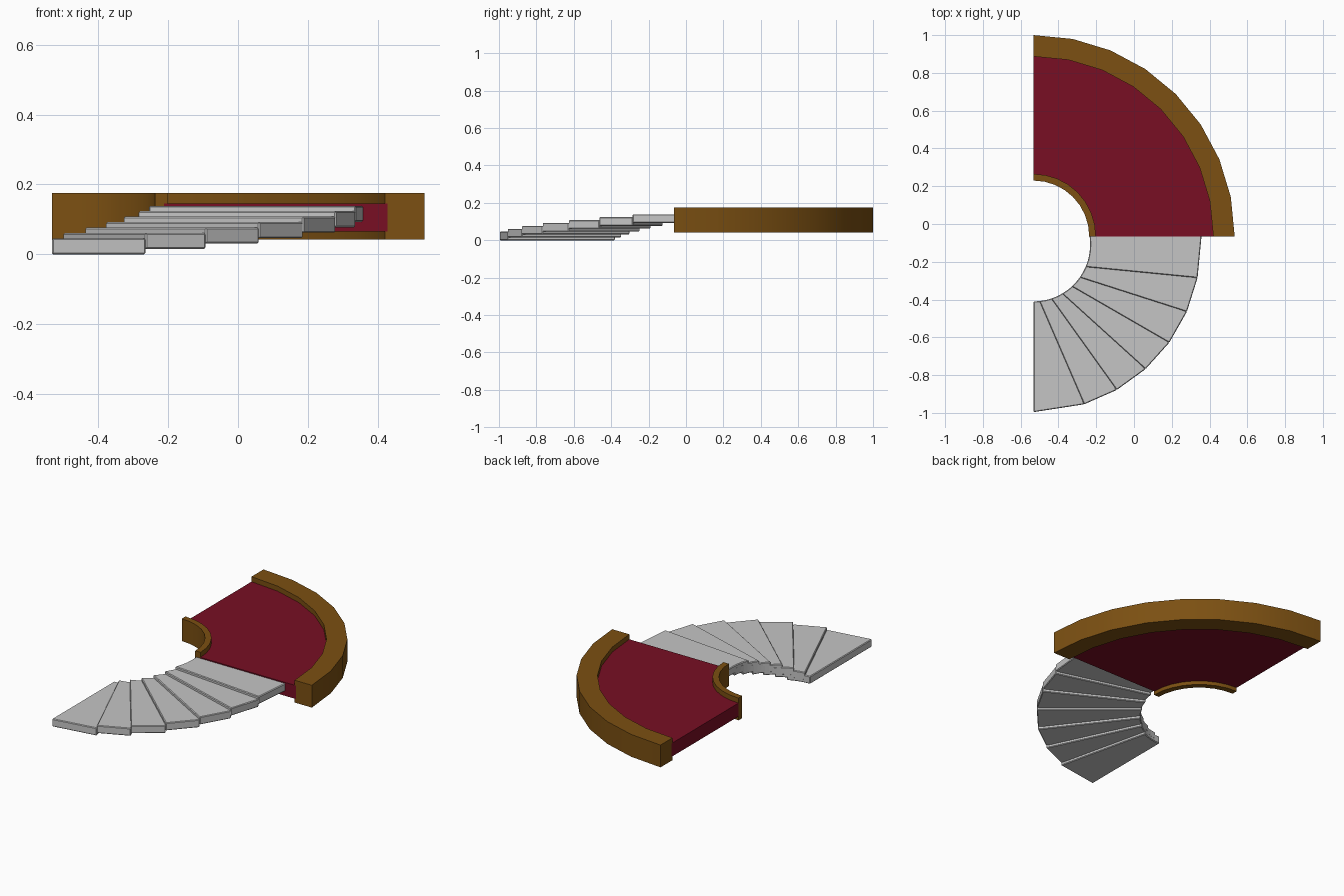
import bpy, bmesh
from math import sin, cos, radians

if "Cube" in bpy.data.objects:
    bpy.data.objects.remove(bpy.data.objects["Cube"])


def material(name, rgb):
    m = bpy.data.materials.new(name)
    m.use_nodes = True
    m.diffuse_color = (*rgb, 1)
    bsdf = m.node_tree.nodes["Principled BSDF"]
    bsdf.inputs["Base Color"].default_value = (*rgb, 1)
    bsdf.inputs["Roughness"].default_value = 0.8
    return m


wood = material("brown wood", (0.2, 0.08, 0.006))
carpet = material("dark red carpet", (0.188, 0.0045, 0.017))
stone = material("light grey stone", (0.56, 0.56, 0.56))


def arc(cx, cy, r, a, b, n):
    angles = [radians(a + (b - a) * i / n) for i in range(n + 1)]
    return [(cx + r * cos(t), cy + r * sin(t)) for t in angles]


def prism(name, outline, z0, z1, mat, bevel=0, smooth=True):
    """Extrude a closed outline from z0 to z1."""
    bm = bmesh.new()
    face = bm.faces.new([bm.verts.new((x, y, z0)) for x, y in outline])
    top = bmesh.ops.extrude_face_region(bm, geom=[face])
    verts = [v for v in top["geom"] if isinstance(v, bmesh.types.BMVert)]
    bmesh.ops.translate(bm, verts=verts, vec=(0, 0, z1 - z0))
    bmesh.ops.recalc_face_normals(bm, faces=bm.faces)
    me = bpy.data.meshes.new(name)
    bm.to_mesh(me)
    bm.free()
    me.materials.append(mat)
    ob = bpy.data.objects.new(name, me)
    bpy.context.collection.objects.link(ob)
    if bevel:
        mod = ob.modifiers.new("bevel", "BEVEL")
        mod.width = bevel
        mod.segments = 1
        mod.limit_method = "ANGLE"
    if smooth:
        bpy.ops.object.select_all(action="DESELECT")
        ob.select_set(True)
        bpy.context.view_layer.objects.active = ob
        bpy.ops.object.shade_smooth_by_angle(angle=radians(30))
    return ob


CX, CY = -0.532, -0.065


def ring(name, r0, r1, z0, z1, mat):
    outline = arc(CX, CY, r1, 0, 90, 8) + arc(CX, CY, r0, 90, 0, 8)
    return prism(name, outline, z0, z1, mat)


# Quarter-ring landing with low walls on both curved sides
ring("landing_floor", 0.32, 0.96, 0.065, 0.145, carpet)
ring("outer_wall", 0.952, 1.065, 0.042, 0.175, wood)
ring("inner_wall", 0.295, 0.33, 0.042, 0.175, wood)

# Curved flight of overlapping treads, lowest first
SY, R_IN, R_OUT = -0.11, 0.3, 0.886
COUNT = 7
for i in range(COUNT):
    front = -84 + 12.2 * (i - 1)
    inner = arc(CX, SY, R_IN, max(front, -90), front + 32.4, 4)
    start = -90 if i == 0 else -72.4 + 12.2 * (i - 1)
    outer = arc(CX, SY, R_OUT, -72.4 + 12.2 * i, start, 1)
    if i == COUNT - 1:
        # The top tread runs up to the landing
        inner[-1] = (-0.235, CY + 0.005)
        outer[0] = (0.358, CY + 0.005)
    z = 0.0155 * i
    prism(f"tread_{i + 1}", inner + outer, z, z + 0.046, stone, 0.004, False)
